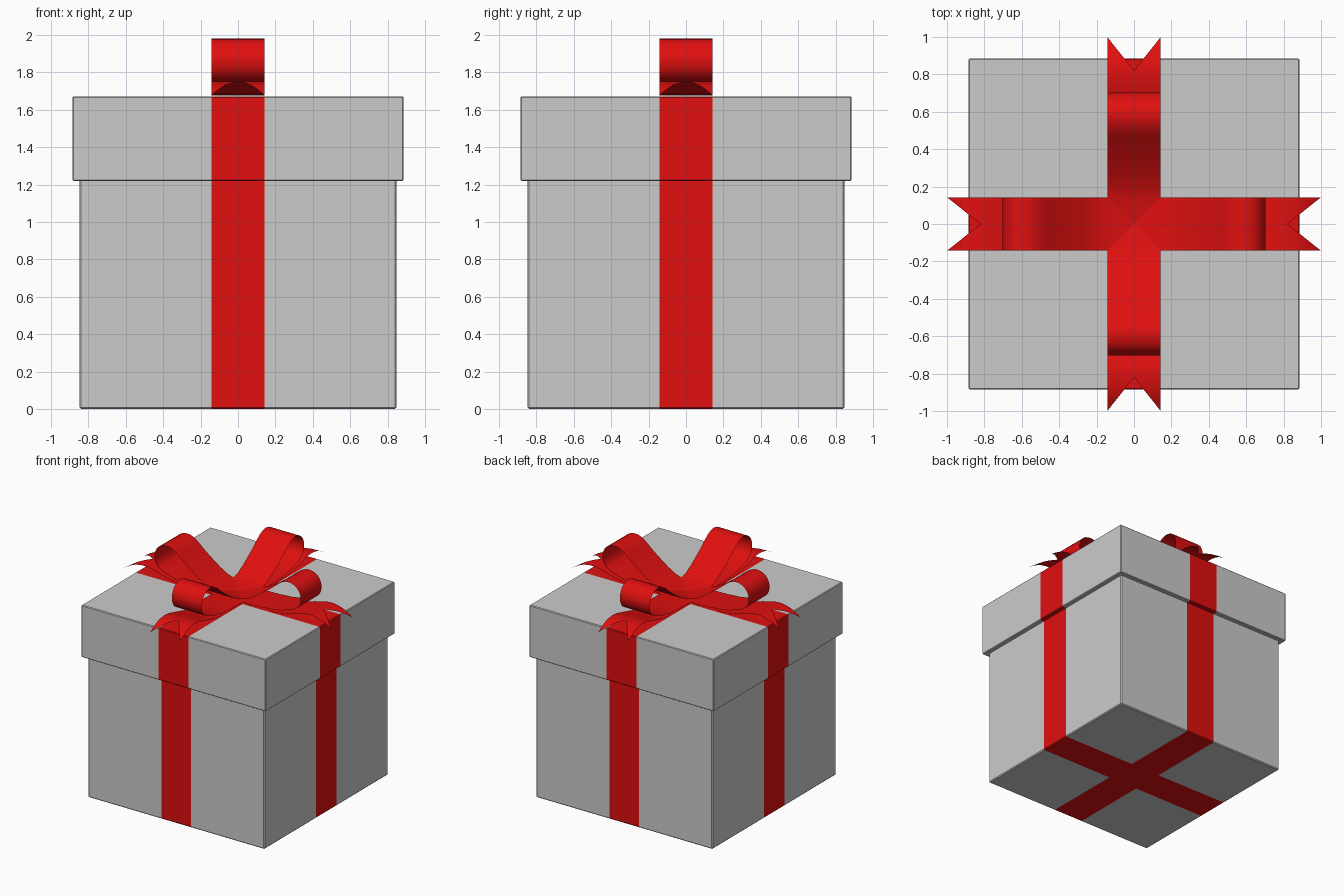
import bpy, bmesh, math
from mathutils import Vector, Matrix

if "Cube" in bpy.data.objects:
    bpy.data.objects.remove(bpy.data.objects["Cube"])

W = 0.143  # half ribbon width
red = bpy.data.materials.new("ribbon_red")
red.diffuse_color = (0.75, 0.005, 0.005, 1)
red.use_nodes = True
red.node_tree.nodes["Principled BSDF"].inputs["Base Color"].default_value = red.diffuse_color
grey = bpy.data.materials.new("paper_grey")
grey.diffuse_color = (0.8, 0.8, 0.8, 1)
grey.use_nodes = True
grey.node_tree.nodes["Principled BSDF"].inputs["Base Color"].default_value = grey.diffuse_color


def finish(bm, name, mats):
    mesh = bpy.data.meshes.new(name)
    bm.to_mesh(mesh)
    bm.free()
    for m in mats:
        mesh.materials.append(m)
    obj = bpy.data.objects.new(name, mesh)
    bpy.context.collection.objects.link(obj)
    return obj


def wrapped_box(name, half, z0, z1, bevel):
    """Bevelled box with the crossing ribbon bands cut into its faces."""
    bm = bmesh.new()
    bmesh.ops.create_cube(bm, size=1)
    bmesh.ops.scale(bm, verts=bm.verts, vec=(2 * half, 2 * half, z1 - z0))
    bmesh.ops.translate(bm, verts=bm.verts, vec=(0, 0, (z0 + z1) / 2))
    bmesh.ops.bevel(bm, geom=bm.edges[:], offset=bevel, segments=1, affect='EDGES')
    for axis in ((1, 0, 0), (0, 1, 0)):
        for s in (-W, W):
            bmesh.ops.bisect_plane(bm, geom=bm.verts[:] + bm.edges[:] + bm.faces[:],
                                   plane_co=Vector(axis) * s, plane_no=axis)
    for f in bm.faces:
        c = f.calc_center_median()
        f.material_index = 1 if min(abs(c.x), abs(c.y)) < W else 0
    return finish(bm, name, (grey, red))


def smooth_path(pts, steps):
    """Catmull-Rom curve through 2D points."""
    p = [Vector(q) for q in pts]
    p = [2 * p[0] - p[1]] + p + [2 * p[-1] - p[-2]]
    out = []
    for i in range(1, len(p) - 2):
        a, b, c, d = p[i - 1:i + 3]
        for k in range(steps):
            t = k / steps
            out.append(0.5 * (2 * b + (c - a) * t + (2 * a - 5 * b + 4 * c - d) * t * t
                              + (3 * b - a - 3 * c + d) * t ** 3))
    return out + [p[-2]]


def ribbon(name, path, angle, notch=None):
    """Thin strip along a path; past the notch radius it splits into a swallowtail."""
    bm = bmesh.new()
    for side in (-1, 1):
        rows = []
        for r, z in path:
            inner = 0 if notch is None else max(0, W * (r - notch) / (1 - notch))
            rows.append([bm.verts.new((r, side * y, z)) for y in (inner, W)])
        for a, b in zip(rows, rows[1:]):
            quad = (a[0], b[0], b[1], a[1])
            bm.faces.new(quad if side > 0 else quad[::-1])
    bmesh.ops.remove_doubles(bm, verts=bm.verts[:], dist=1e-4)
    bmesh.ops.rotate(bm, verts=bm.verts, matrix=Matrix.Rotation(angle, 3, 'Z'))
    for f in bm.faces:
        f.smooth = True
    return finish(bm, name, (red,))


# box and lid
wrapped_box("box_body", 0.847, 0.0, 1.3, 0.008)
wrapped_box("box_lid", 0.885, 1.22, 1.672, 0.006)

# bow: four loops and four tails
loop = smooth_path([(0, 1.69), (0.2, 1.735), (0.4, 1.868), (0.5, 1.95), (0.58, 1.98),
                    (0.66, 1.955), (0.702, 1.88), (0.685, 1.80), (0.62, 1.752),
                    (0.42, 1.70), (0, 1.682)], 3)
tail = smooth_path([(0, 1.677), (0.45, 1.682), (0.64, 1.72), (0.74, 1.745), (0.82, 1.751),
                    (0.91, 1.73), (1.0, 1.678)], 3)
for i, side in enumerate(("right", "back", "left", "front")):
    ribbon("bow_loop_" + side, loop, i * math.pi / 2)
    ribbon("bow_tail_" + side, tail, i * math.pi / 2, notch=0.82)
